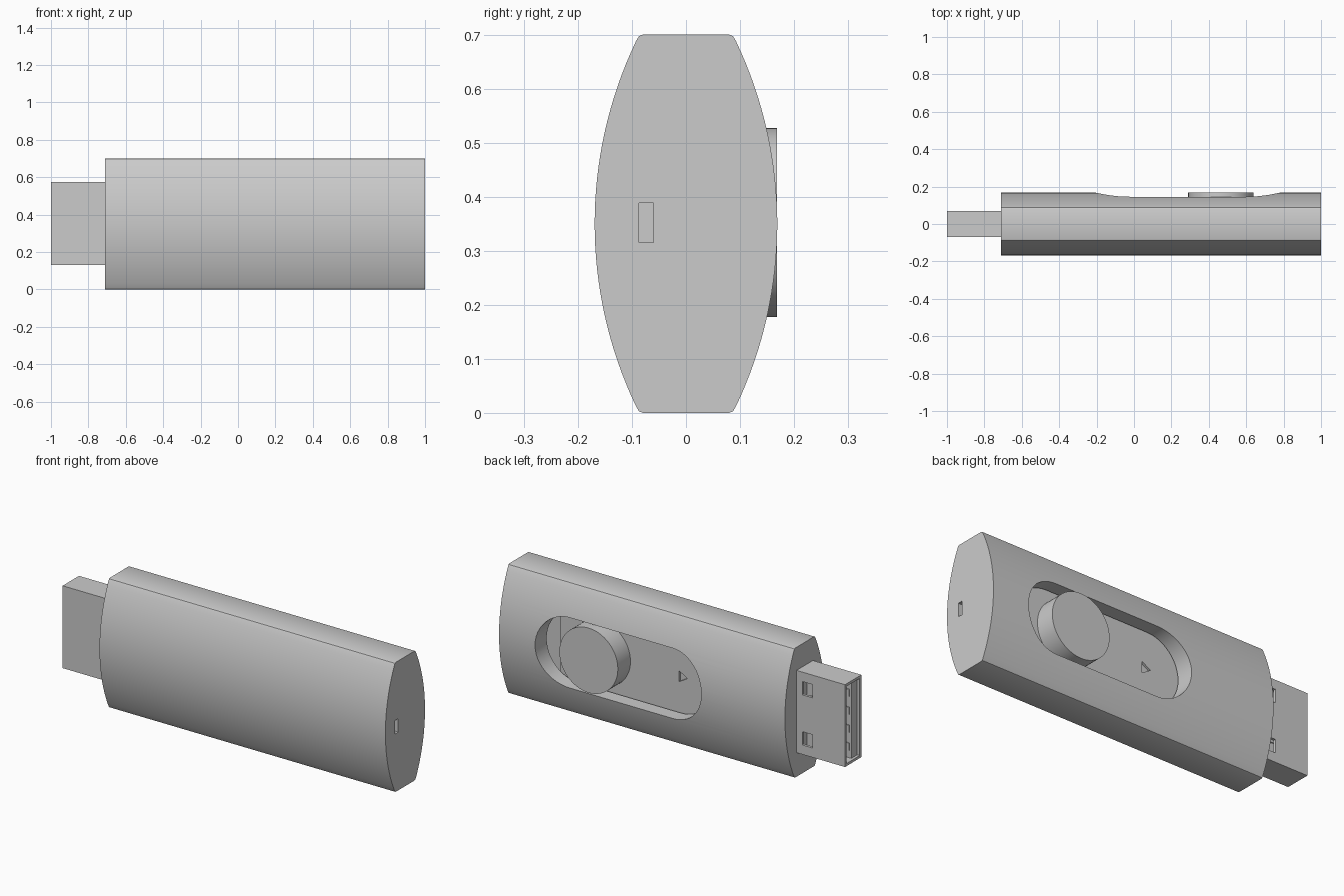
import bpy
import bmesh
from math import sin, cos, pi, sqrt, radians

if "Cube" in bpy.data.objects:
    bpy.data.objects.remove(bpy.data.objects["Cube"], do_unlink=True)

GREY = (0.6, 0.6, 0.6, 1)
grey = bpy.data.materials.new("plain grey")
grey.use_nodes = True
grey.diffuse_color = GREY
grey.node_tree.nodes["Principled BSDF"].inputs["Base Color"].default_value = GREY

MID = 0.35  # height of the long axis


def prism(name, outline, axis, start, end):
    """Extrude an outline along x (points are y, z) or y (points are x, z)."""
    bm = bmesh.new()

    def place(p, t):
        return (t, p[0], p[1]) if axis == "x" else (p[0], t, p[1])

    near = [bm.verts.new(place(p, start)) for p in outline]
    far = [bm.verts.new(place(p, end)) for p in outline]
    bm.faces.new(near)
    bm.faces.new(far)
    n = len(outline)
    for i in range(n):
        j = (i + 1) % n
        bm.faces.new((near[i], near[j], far[j], far[i]))
    bmesh.ops.recalc_face_normals(bm, faces=bm.faces[:])
    mesh = bpy.data.meshes.new(name)
    bm.to_mesh(mesh)
    bm.free()
    mesh.materials.append(grey)
    obj = bpy.data.objects.new(name, mesh)
    bpy.context.collection.objects.link(obj)
    return obj


def box(name, x, y, z):
    corners = [(y[0], z[0]), (y[1], z[0]), (y[1], z[1]), (y[0], z[1])]
    return prism(name, corners, "x", x[0], x[1])


def activate(obj):
    bpy.ops.object.select_all(action="DESELECT")
    obj.select_set(True)
    bpy.context.view_layer.objects.active = obj


def cut(obj, cutter):
    activate(obj)
    mod = obj.modifiers.new("cut", "BOOLEAN")
    mod.operation = "DIFFERENCE"
    mod.solver = "EXACT"
    mod.object = cutter
    bpy.ops.object.modifier_apply(modifier=mod.name)
    bpy.data.objects.remove(cutter, do_unlink=True)


def smooth(obj):
    activate(obj)
    bpy.ops.object.shade_smooth_by_angle(angle=radians(30))


def stadium(x0, x1, r, steps=24):
    """Rounded slot outline whose end centres are x0 and x1."""
    pts = []
    for centre, turn in ((x1, -pi / 2), (x0, pi / 2)):
        for i in range(steps + 1):
            a = turn + pi * i / steps
            pts.append((centre + r * cos(a), MID + r * sin(a)))
    return pts


# Casing: two shallow arcs joined by flat top and bottom with soft corners
R, BULGE, REACH, STEPS = 0.784, 0.169, 0.338, 32
side = [(0.08, -0.35), (0.087, -0.347)]
for i in range(STEPS + 1):
    h = REACH * (2 * i / STEPS - 1)
    side.append((BULGE - R + sqrt(R * R - h * h), h))
side += [(0.087, 0.347), (0.08, 0.35)]
section = [(y, MID + h) for y, h in side] + [(-y, MID - h) for y, h in side]
casing = prism("casing", section, "x", -0.71, 1.0)

# Inner chamber, thumb slot and cord hole
cut(casing, box("chamber_cutter", (-0.6, 0.93), (-0.075, 0.07), (0.11, 0.59)))
cut(casing, prism("slot_cutter", stadium(-0.02, 0.595, 0.19), "y", 0.04, 0.3))
cut(casing, box("cord_cutter", (0.96, 1.1), (-0.087, -0.06), (0.315, 0.388)))
smooth(casing)

# Sliding carrier with an engraved arrow
carrier = box("carrier", (-0.58, 0.71), (-0.07, 0.06), (0.125, 0.575))
arrow = [(0.0, MID + 0.03), (0.0, MID - 0.03), (-0.05, MID)]
cut(carrier, prism("arrow_cutter", arrow, "y", 0.048, 0.1))

# Round thumb button
disc = [(0.465 + 0.175 * cos(2 * pi * i / 64), 0.352 + 0.175 * sin(2 * pi * i / 64))
        for i in range(64)]
smooth(prism("thumb_button", disc, "y", 0.05, 0.168))

# Metal plug: open sleeve with two windows on its back face
plug = box("plug_sleeve", (-1.0, -0.69), (-0.07, 0.07), (0.13, 0.575))
cut(plug, box("sleeve_cutter", (-1.1, -0.72), (-0.056, 0.056), (0.144, 0.561)))
for z in (0.217, 0.488):
    cut(plug, box("window_cutter", (-0.805, -0.745), (0.03, 0.1), (z - 0.036, z + 0.036)))

# Tongue inside the plug with four contact strips
box("plug_tongue", (-0.985, -0.715), (-0.057, -0.005), (0.143, 0.562))
for i in range(4):
    z = 0.205 + 0.097 * i
    box("contact_strip", (-0.975, -0.74), (-0.007, 0.0), (z - 0.02, z + 0.02))
